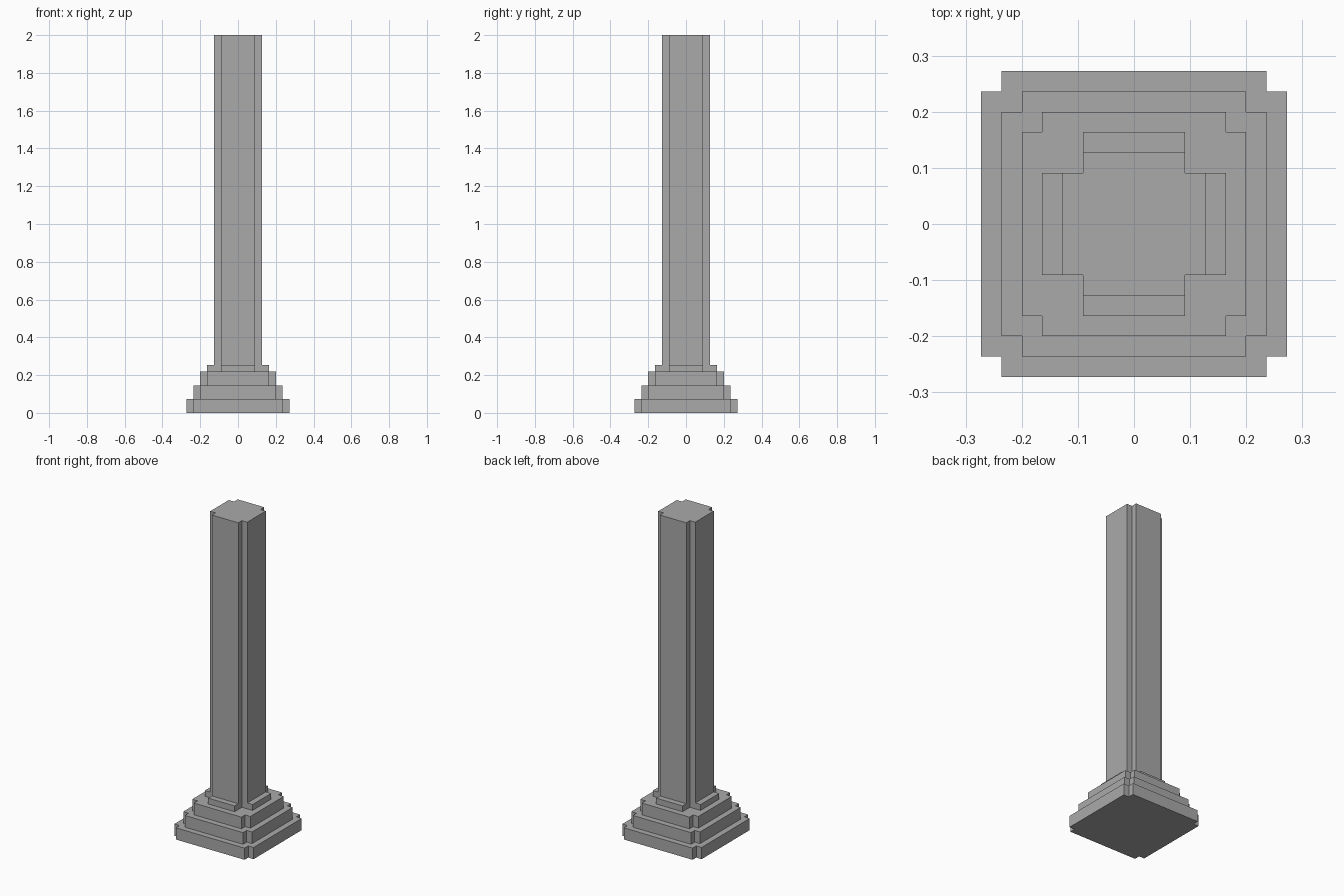
import bpy
import bmesh

cube = bpy.data.objects.get("Cube")
if cube:
    bpy.data.objects.remove(cube, do_unlink=True)

U = 2 / 55  # one module of the column

stone = bpy.data.materials.new("grey_stone")
stone.use_nodes = True
colour = (0.4, 0.4, 0.4, 1)
stone.diffuse_color = colour
stone.node_tree.nodes["Principled BSDF"].inputs["Base Color"].default_value = colour


def notched_block(name, outer, inner, bottom, top):
    """Square prism with a square notch cut from each vertical corner."""
    o, i = outer * U, inner * U
    corner = [(o, i), (i, i), (i, o)]
    outline = []
    for _ in range(4):
        outline += corner
        corner = [(-y, x) for x, y in corner]  # quarter turn
    bm = bmesh.new()
    base = bm.faces.new([bm.verts.new((x, y, bottom * U)) for x, y in outline])
    raised = bmesh.ops.extrude_face_region(bm, geom=[base], use_keep_orig=True)
    verts = [g for g in raised["geom"] if isinstance(g, bmesh.types.BMVert)]
    bmesh.ops.translate(bm, verts=verts, vec=(0, 0, (top - bottom) * U))
    bmesh.ops.recalc_face_normals(bm, faces=bm.faces[:])
    mesh = bpy.data.meshes.new(name)
    bm.to_mesh(mesh)
    bm.free()
    mesh.materials.append(stone)
    obj = bpy.data.objects.new(name, mesh)
    bpy.context.collection.objects.link(obj)


# Stepped base, then the shaft
notched_block("base_step_lower", 7.5, 6.5, 0, 2)
notched_block("base_step_middle", 6.5, 5.5, 2, 4)
notched_block("base_step_upper", 5.5, 4.5, 4, 6)
notched_block("shaft_collar", 4.5, 2.5, 6, 7)
notched_block("shaft", 3.5, 2.5, 7, 55)
